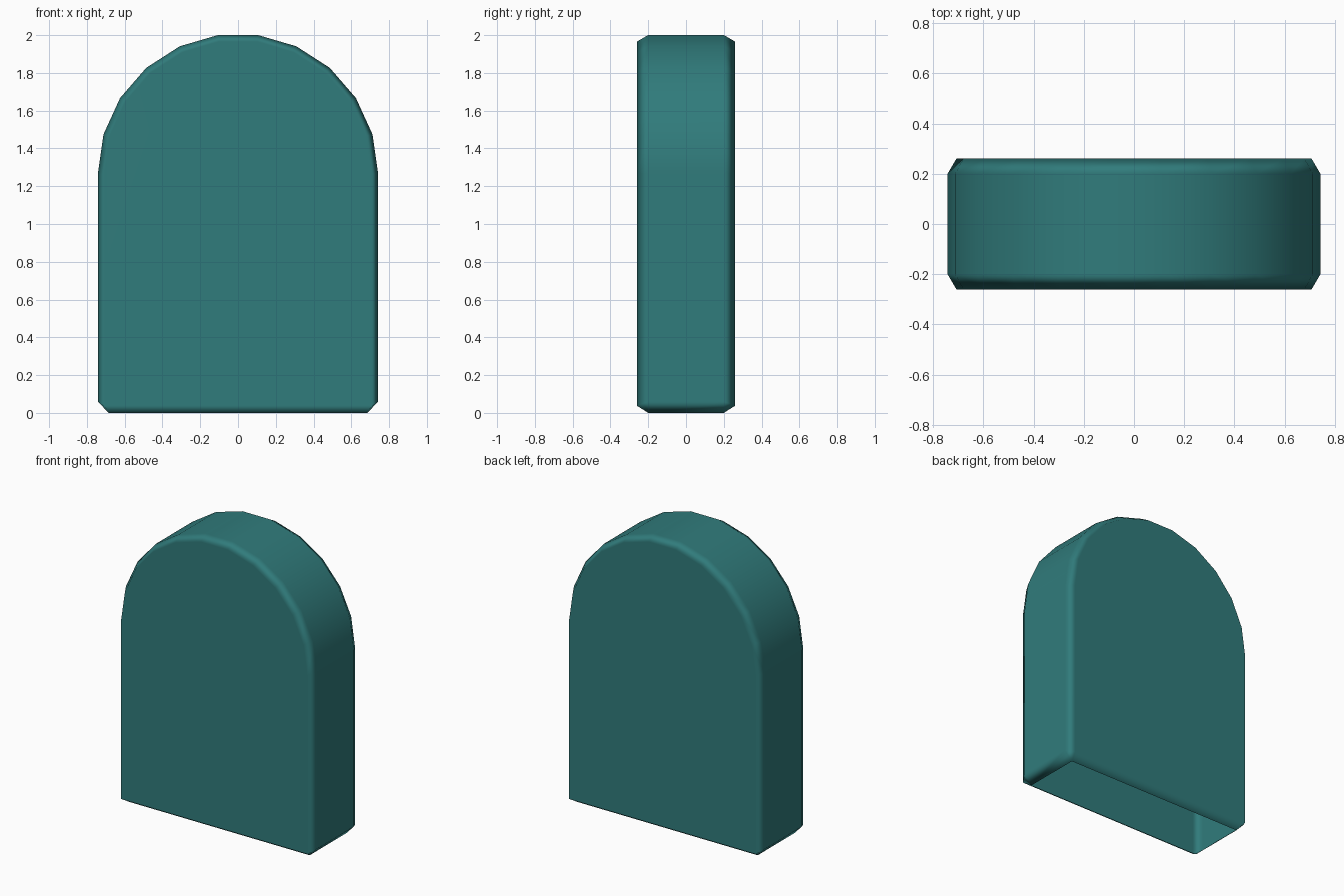
import bpy, bmesh, math

if "Cube" in bpy.data.objects:
    bpy.data.objects.remove(bpy.data.objects["Cube"])

R, CZ, SEG = 0.742, 1.266, 11     # arch radius, arch centre height, arch segments
INSET, Y_OUT, Y_IN = 0.035, 0.26, 0.2


def arch(bm, r, y):
    pts = [(r * math.cos(math.pi * i / SEG), CZ + r * math.sin(math.pi * i / SEG))
           for i in range(SEG + 1)]
    return [bm.verts.new((x, y, z)) for x, z in pts]


bm = bmesh.new()
rims, faces = [], []
for s in (-1, 1):
    # Flat face outline: square bottom corners under the arch
    r = R - INSET
    face = ([bm.verts.new((r, s * Y_OUT, 0.038))] + arch(bm, r, s * Y_OUT)
            + [bm.verts.new((-r, s * Y_OUT, 0.038))])
    # Wall outline: side ends above the chamfered open bottom
    rim = ([bm.verts.new((0.685, s * Y_IN, 0)), bm.verts.new((R, s * Y_IN, 0.06))]
           + arch(bm, R, s * Y_IN)
           + [bm.verts.new((-R, s * Y_IN, 0.06)), bm.verts.new((-0.685, s * Y_IN, 0))])
    bm.faces.new(face)
    # Bevel strip, bottom chamfer and three-way corners
    for i in range(len(face) - 1):
        bm.faces.new((face[i], face[i + 1], rim[i + 2], rim[i + 1]))
    bm.faces.new((face[0], face[-1], rim[-1], rim[0]))
    bm.faces.new((face[0], rim[0], rim[1]))
    bm.faces.new((face[-1], rim[-1], rim[-2]))
    rims.append(rim)

# Side wall over the arch; the underside stays open
a, b = rims
for i in range(len(a) - 1):
    bm.faces.new((a[i], a[i + 1], b[i + 1], b[i]))
bmesh.ops.recalc_face_normals(bm, faces=bm.faces[:])
for f in bm.faces:
    f.smooth = True

mesh = bpy.data.meshes.new("arched_slab")
bm.to_mesh(mesh)
bm.free()
slab = bpy.data.objects.new("arched_slab", mesh)
bpy.context.collection.objects.link(slab)

# Keep the large faces flat while the bevels shade softly
wn = slab.modifiers.new("weighted_normals", 'WEIGHTED_NORMAL')
wn.weight = 100

mat = bpy.data.materials.new("teal")
mat.diffuse_color = (0.03, 0.2, 0.2, 1)
mat.use_nodes = True
mat.node_tree.nodes["Principled BSDF"].inputs["Base Color"].default_value = mat.diffuse_color
mesh.materials.append(mat)
